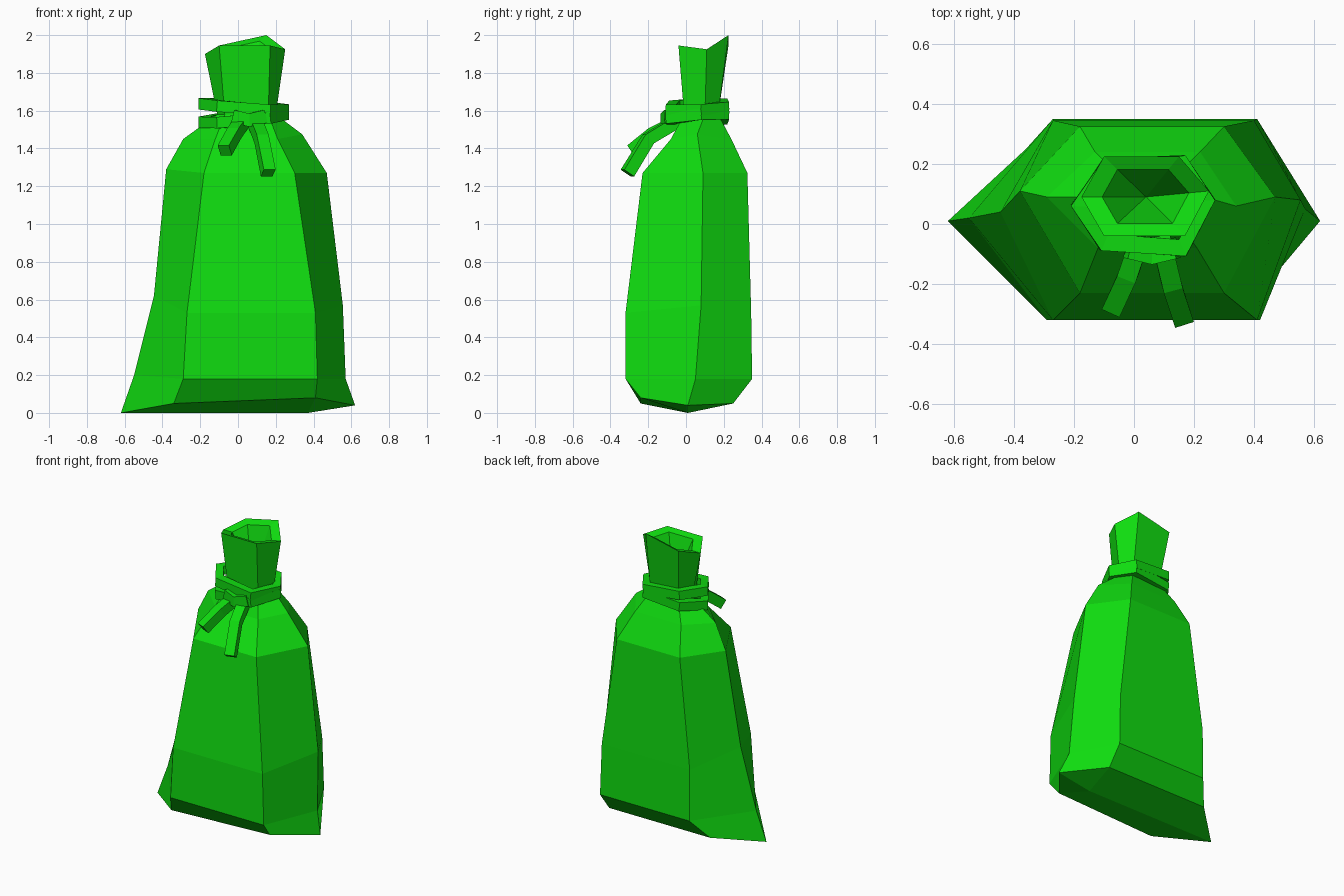
import bpy
import bmesh
from mathutils import Vector

default_cube = bpy.data.objects.get("Cube")
if default_cube:
    bpy.data.objects.remove(default_cube, do_unlink=True)

green = bpy.data.materials.new("sack green")
green.use_nodes = True
colour = (0.005, 0.72, 0.005, 1)
green.diffuse_color = colour
green.node_tree.nodes["Principled BSDF"].inputs["Base Color"].default_value = colour


def finish(bm, name):
    bmesh.ops.recalc_face_normals(bm, faces=bm.faces)
    mesh = bpy.data.meshes.new(name)
    bm.to_mesh(mesh)
    bm.free()
    mesh.materials.append(green)
    obj = bpy.data.objects.new(name, mesh)
    bpy.context.scene.collection.objects.link(obj)
    return obj


def bridge(bm, lower, upper):
    count = len(lower)
    for i in range(count):
        j = (i + 1) % count
        bm.faces.new((lower[i], lower[j], upper[j], upper[i]))


def hexagon(left, right, front, back, z):
    """Six points: left corner, two front, right corner, two back."""
    (x1, x2, yf), (x3, x4, yb) = front, back
    return [Vector(p) for p in (left, (x1, yf, z), (x2, yf, z),
                                right, (x4, yb, z), (x3, yb, z))]


# Sack body: six-sided rings from the bottom seam up to the neck
seam = hexagon((-.62, .01, 0), (.62, .01, .04), (-.34, .41, -.24), (-.36, .41, .25), .05)
seam[2].z = .08
belly = hexagon((-.55, .02, .2), (.57, .05, .18), (-.29, .42, -.32), (-.27, .41, .35), .18)
waist = hexagon((-.445, .04, .62), (.555, .08, .57), (-.27, .41, -.32), (-.27, .4, .345), .53)
chest = hexagon((-.38, .11, 1.29), (.47, .09, 1.27), (-.18, .3, -.23), (-.18, .3, .325), 1.27)
shoulder = hexagon((-.29, .09, 1.45), (.34, .06, 1.475), (-.12, .21, -.08), (-.13, .22, .24), 1.45)
neck = hexagon((-.11, .09, 1.58), (.2, .1, 1.58), (-.07, .16, -.01), (-.06, .15, .17), 1.58)
rim = hexagon((-.175, .09, 1.9), (.25, .11, 1.925), (-.1, .17, -.04), (-.1, .15, .225), 1.945)
rim[4].z = 2

bm = bmesh.new()
rings = [[bm.verts.new(p) for p in ring]
         for ring in (seam, belly, waist, chest, shoulder, neck, rim)]

# Turned-in lip and the hollow inside the mouth
middle = Vector((.04, .09, 1.9))
rings.append([bm.verts.new(middle + (p - middle) * .68) for p in rim])
for lower, upper in zip(rings, rings[1:]):
    bridge(bm, lower, upper)
pit = bm.verts.new((.04, .09, 1.62))
lip = rings[-1]
for i in range(6):
    bm.faces.new((lip[i], lip[(i + 1) % 6], pit))

# Bottom folds to a ridge between the two corner ears
left, front_l, front_r, right, back_r, back_l = rings[0]
ridge = bm.verts.new((.37, .01, 0))
for face in ((left, front_l, front_r, ridge), (ridge, front_r, right),
             (left, ridge, back_r, back_l), (ridge, right, back_r)):
    bm.faces.new(face)
finish(bm, "sack")


def cord(name, path, width, closed=False):
    """Sweep a square section along a path."""
    bm = bmesh.new()
    path = [Vector(p) for p in path]
    count = len(path)
    sections = []
    for i, p in enumerate(path):
        before = path[i - 1] if i or closed else p
        after = path[(i + 1) % count] if i < count - 1 or closed else p
        along = (after - before).normalized()
        side = along.cross(Vector((0, 0, 1))).normalized()
        up = side.cross(along)
        half = width / 2
        sections.append([bm.verts.new(p + side * a * half + up * b * half)
                         for a, b in ((-1, -1), (1, -1), (1, 1), (-1, 1))])
    for one, two in zip(sections, sections[1:]):
        bridge(bm, one, two)
    if closed:
        bridge(bm, sections[-1], sections[0])
    else:
        bm.faces.new(sections[0])
        bm.faces.new(sections[-1])
    finish(bm, name)


# Two crossing loops of cord around the neck
def loop(name, tilt, height, dip):
    outline = ((-.18, .06), (-.1, -.06), (.16, -.08), (.24, .08), (.16, .2), (-.09, .19))
    path = [(x, y, height + tilt * (x - .03) + dip * (y - .07)) for x, y in outline]
    cord(name, path, .06, closed=True)


loop("upper_cord_loop", -.08, 1.62, .05)
loop("lower_cord_loop", .1, 1.56, .08)

# Knot and the two hanging ends
cord("knot", [(-.02, -.08, 1.57), (.06, -.1, 1.55), (.14, -.08, 1.57)], .07)
cord("short_cord_end", [(.02, -.05, 1.54), (-.02, -.17, 1.48), (-.07, -.28, 1.39)], .065)
cord("long_cord_end", [(.09, -.05, 1.54), (.125, -.2, 1.45), (.16, -.31, 1.27)], .065)
